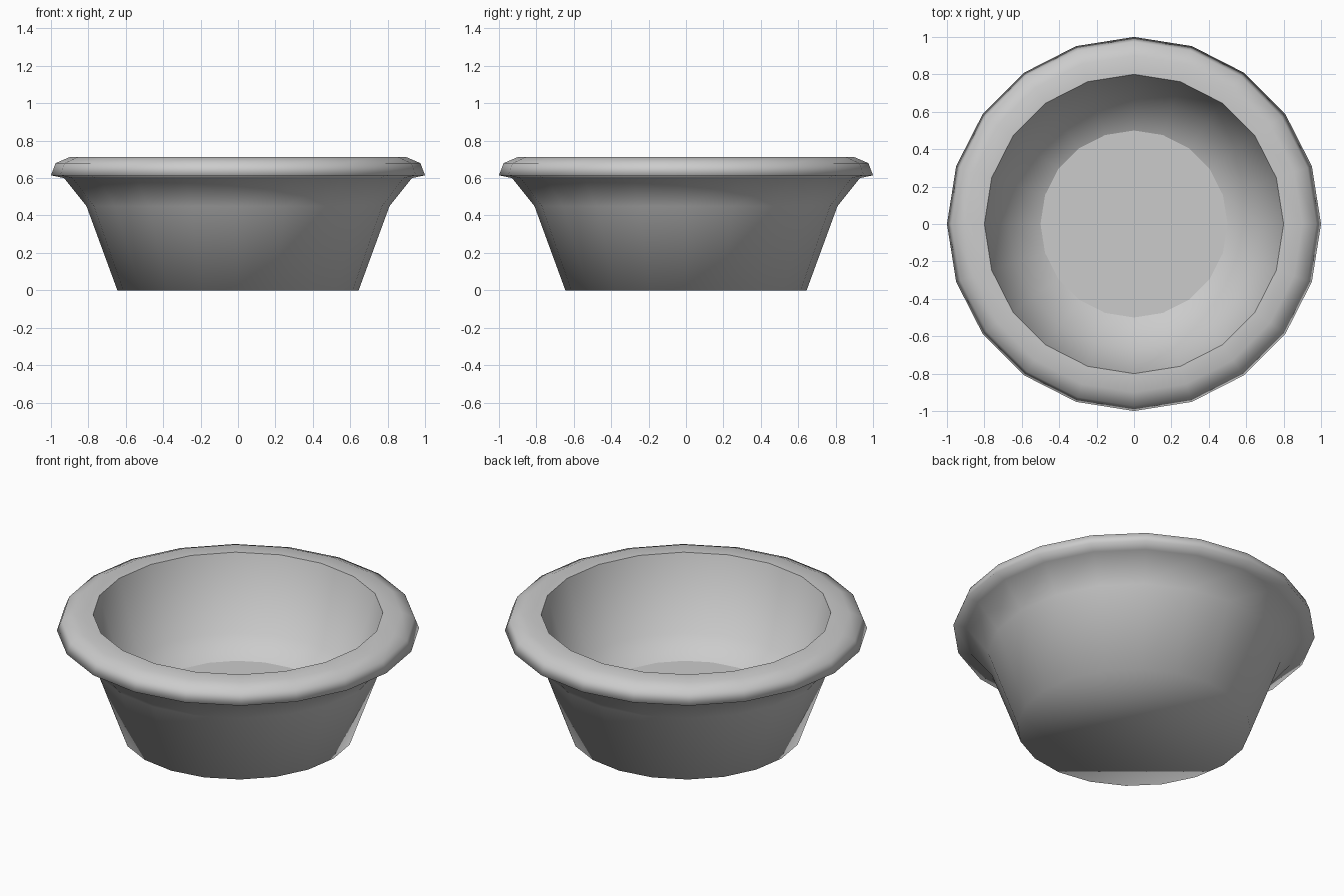
import bpy, bmesh
from math import cos, sin, pi

if "Cube" in bpy.data.objects:
    bpy.data.objects.remove(bpy.data.objects["Cube"])

SIDES = 20

# Closed profile (radius, height): base, outer wall, rolled lip, inner wall, floor
PROFILE = [(0.645, 0.0), (0.81, 0.45), (0.93, 0.60), (1.0, 0.615),
           (0.975, 0.68), (0.90, 0.712), (0.80, 0.712), (0.67, 0.28), (0.50, 0.19)]
INNER_LIP = 6

# Revolve the profile into a faceted bowl
bm = bmesh.new()
rings = [[bm.verts.new((r * cos(2 * pi * i / SIDES), r * sin(2 * pi * i / SIDES), z))
          for i in range(SIDES)] for r, z in PROFILE]
for low, high in zip(rings, rings[1:]):
    for i in range(SIDES):
        j = (i + 1) % SIDES
        bm.faces.new((low[i], low[j], high[j], high[i])).smooth = True

# Underside blends softly into the wall; the inner floor is flat
bm.faces.new(rings[0][::-1]).smooth = True
bm.faces.new(rings[-1]).smooth = False

# Crisp inner edge of the lip
for i in range(SIDES):
    ring = rings[INNER_LIP]
    bm.edges.get((ring[i], ring[(i + 1) % SIDES])).smooth = False

mesh = bpy.data.meshes.new("bowl")
bm.to_mesh(mesh)
bm.free()
bpy.context.collection.objects.link(bpy.data.objects.new("bowl", mesh))
